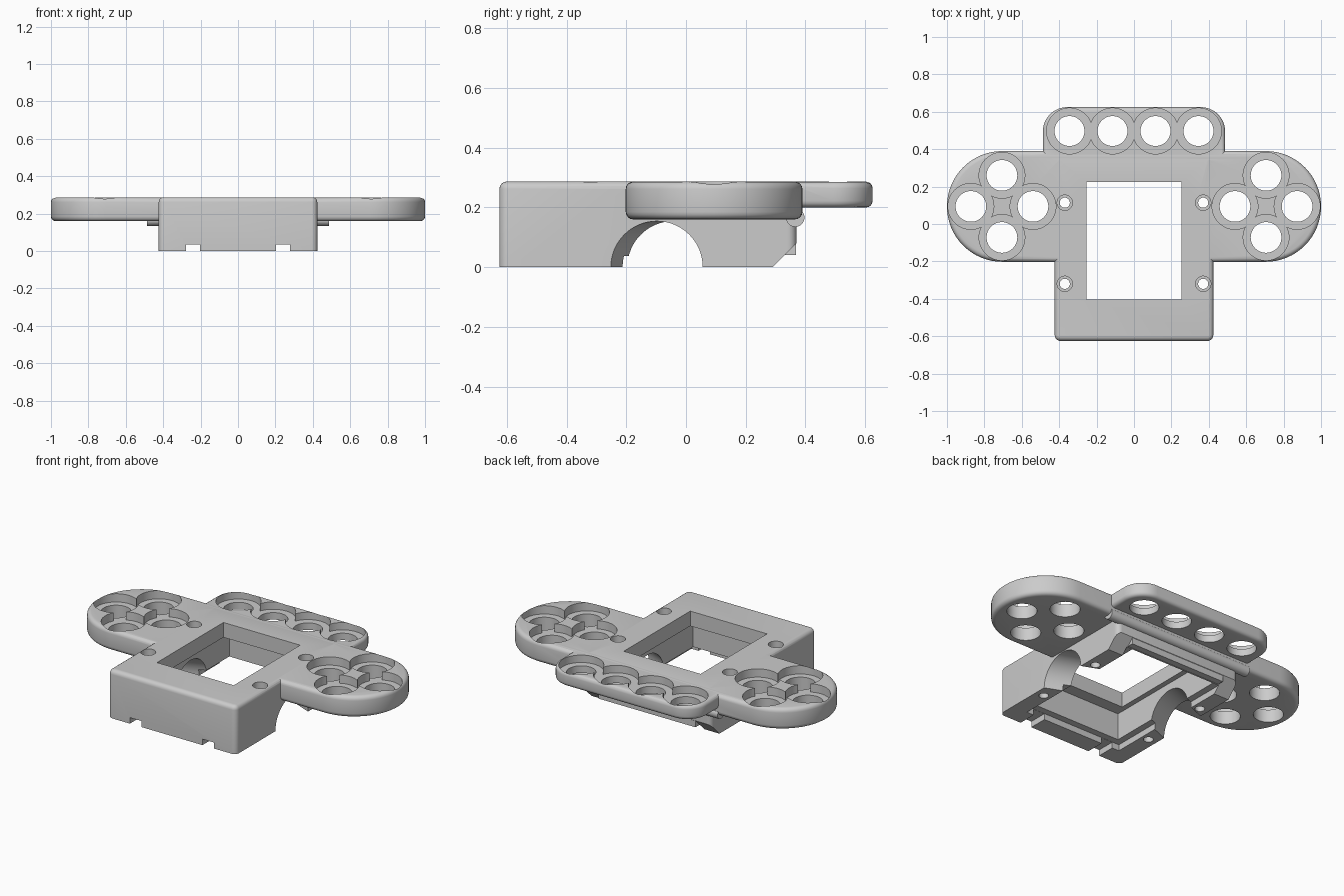
import bpy, bmesh
from math import sin, cos, pi, radians
from mathutils import Matrix

if "Cube" in bpy.data.objects:
    bpy.data.objects.remove(bpy.data.objects["Cube"])

SHADE = (0.6, 0.6, 0.6, 1)
grey = bpy.data.materials.new("plain grey")
grey.use_nodes = True
grey.diffuse_color = SHADE
grey.node_tree.nodes["Principled BSDF"].inputs["Base Color"].default_value = SHADE

TOP = 0.287


def finish(name, bm):
    bmesh.ops.recalc_face_normals(bm, faces=bm.faces)
    mesh = bpy.data.meshes.new(name)
    bm.to_mesh(mesh)
    bm.free()
    mesh.materials.append(grey)
    obj = bpy.data.objects.new(name, mesh)
    bpy.context.collection.objects.link(obj)
    return obj


def outline(x, y, radius, steps):
    """Rectangle in plan, with rounded corners where a radius is given."""
    if not radius:
        return [(x[1], y[1]), (x[0], y[1]), (x[0], y[0]), (x[1], y[0])]
    points = []
    for q, (sx, sy) in enumerate(((1, 1), (0, 1), (0, 0), (1, 0))):
        cx = x[1] - radius if sx else x[0] + radius
        cy = y[1] - radius if sy else y[0] + radius
        for i in range(steps + 1):
            a = (q + i / steps) * pi / 2
            points.append((cx + radius * cos(a), cy + radius * sin(a)))
    return points


def slab(name, x, y, z, radius=0, bevel=0, bevel_bottom=True, steps=12):
    """Closed plate over three ranges, with softened rims."""
    bm = bmesh.new()
    points = outline(x, y, radius, steps)
    low, high = [[bm.verts.new((px, py, h)) for px, py in points] for h in z]
    bm.faces.new(low[::-1])
    bm.faces.new(high)
    for i in range(len(points)):
        bm.faces.new((low[i - 1], low[i], high[i], high[i - 1]))
    bmesh.ops.remove_doubles(bm, verts=bm.verts, dist=0.0004)
    if bevel:
        levels = z if bevel_bottom else z[1:]
        rims = [e for e in bm.edges
                if any(all(abs(v.co.z - h) < 1e-5 for v in e.verts) for h in levels)]
        bmesh.ops.bevel(bm, geom=rims, offset=bevel, segments=4, profile=0.5, affect='EDGES')
    return finish(name, bm)


def rod(name, radius, depth, matrix, segments=48):
    bm = bmesh.new()
    bmesh.ops.create_cone(bm, cap_ends=True, segments=segments, radius1=radius, radius2=radius,
                          depth=depth, matrix=matrix)
    return finish(name, bm)


def combine(other, operation):
    mod = frame.modifiers.new(operation, 'BOOLEAN')
    mod.operation, mod.solver, mod.object = operation, 'EXACT', other
    bpy.context.view_layer.objects.active = frame
    bpy.ops.object.modifier_apply(modifier=mod.name)
    bpy.data.objects.remove(other)


def cut(other):
    combine(other, 'DIFFERENCE')


def join(other):
    combine(other, 'UNION')


def stepped_hole(x, y, inner, outer, depth):
    cut(rod("hole", inner, 1, Matrix.Translation((x, y, 0.2))))
    cut(rod("recess", outer, 0.2, Matrix.Translation((x, y, TOP - depth + 0.1))))


along_x = Matrix.Rotation(pi / 2, 4, 'Y')

# Central housing with a chamfered lower back edge
frame = slab("mounting_frame", (-0.424, 0.424), (-0.625, 0.37), (0, TOP), 0.03, 0.025, False, 6)
chamfer = slab("back_chamfer", (-1, 1), (-0.2, 0.2), (-0.2, 0))
chamfer.data.transform(Matrix.Translation((0, 0.33, 0.04)) @ Matrix.Rotation(radians(45), 4, 'X'))
cut(chamfer)

# Side wings, rear bar, rounded rail beneath them and the back wall
join(slab("wings", (-1, 1), (-0.202, 0.39), (0.16, TOP - 0.0004), 0.296, 0.025, True, 16))
join(slab("rear_bar", (-0.487, 0.487), (0.15, 0.625), (0.2, TOP - 0.0008), 0.13, 0.022))
join(rod("rail", 0.031, 0.974, Matrix.Translation((0, 0.366, 0.166)) @ along_x, 24))
join(slab("back_wall", (-0.32, 0.32), (0.31, 0.368), (0.04, 0.25)))

# Hollow underside, shallow stepped recess open to the back, and the top window
cut(slab("cavity", (-0.285, 0.285), (-0.475, 0.325), (-0.1, 0.198)))
cut(slab("lower_recess", (-0.325, 0.325), (-0.515, 0.6), (-0.1, 0.037)))
cut(slab("window", (-0.254, 0.254), (-0.403, 0.225), (0.1, 0.5)))

for side in (-1, 1):
    # Oblique arch through the side wall
    skew = Matrix.Identity(4)
    skew[1][0] = -0.4 * side
    cut(rod("arch", 0.154, 0.4, Matrix.Translation((0.424 * side, -0.098, 0)) @ skew @ along_x, 64))
    # Notch in the front wall
    cut(slab("notch", (0.24 * side - 0.038, 0.24 * side + 0.038), (-0.7, -0.48), (-0.1, 0.036)))
    # Socket holes in the wing and rear bar, and screw holes in the housing
    for dx, dy in ((0.166, 0), (-0.166, 0), (0, 0.166), (0, -0.166)):
        stepped_hole(side * 0.706 + dx, 0.094 + dy, 0.082, 0.1225, 0.05)
    for x in (0.115, 0.345):
        stepped_hole(side * x, 0.497, 0.08, 0.1225, 0.045)
    for y in (-0.32, 0.114):
        stepped_hole(side * 0.37, y, 0.027, 0.041, 0.04)

bpy.ops.object.select_all(action='DESELECT')
frame.select_set(True)
bpy.context.view_layer.objects.active = frame
bpy.ops.object.shade_smooth_by_angle(angle=radians(30))
